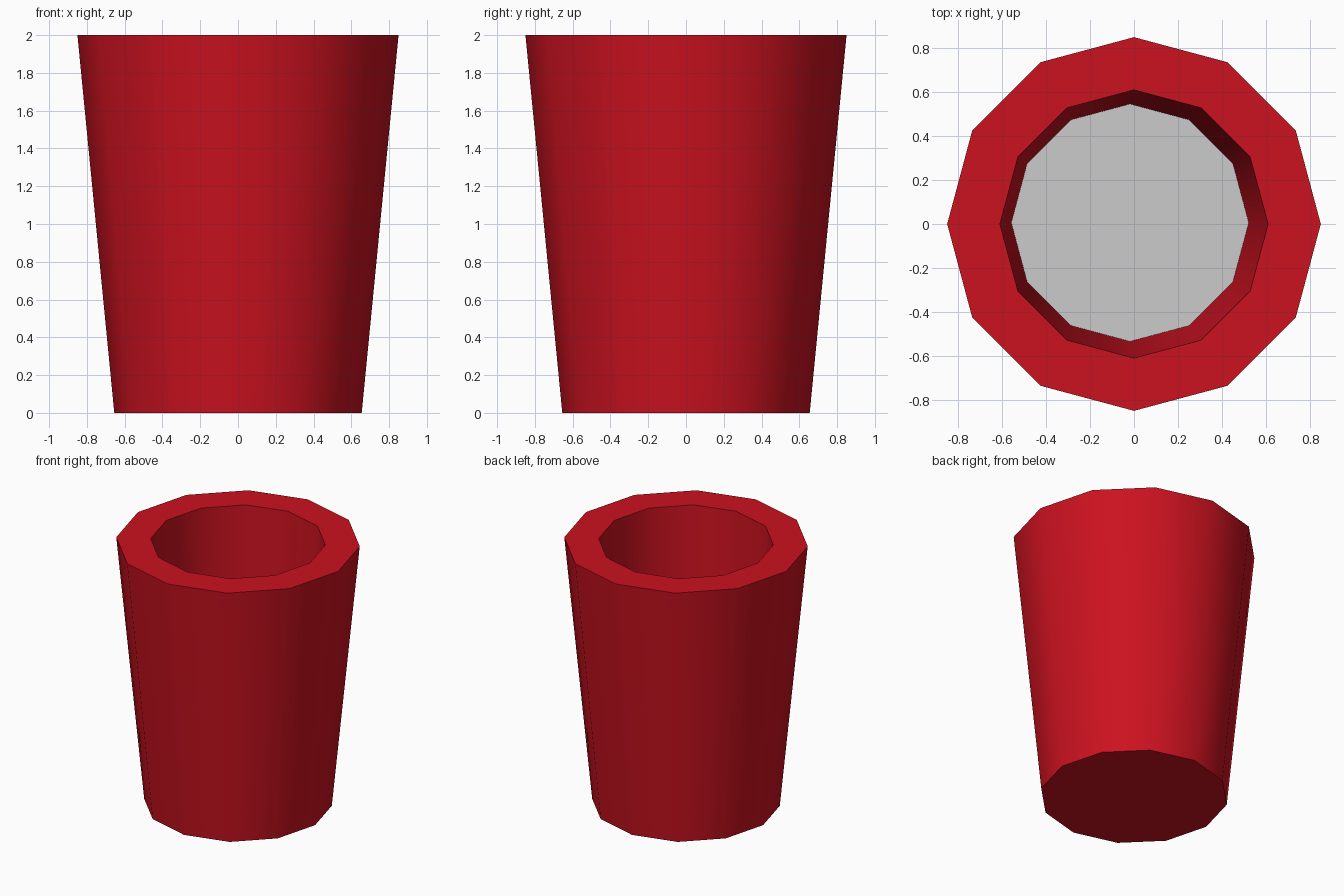
import bpy, bmesh
from math import cos, sin, radians, pi

if "Cube" in bpy.data.objects:
    bpy.data.objects.remove(bpy.data.objects["Cube"])

SIDES = 12


def ring(bm, r, z, cx=0.0, cy=0.0):
    return [bm.verts.new((cx + r * cos(2 * pi * i / SIDES),
                          cy + r * sin(2 * pi * i / SIDES), z)) for i in range(SIDES)]


def finish(bm, name, colour=None):
    mesh = bpy.data.meshes.new(name)
    bm.to_mesh(mesh)
    bm.free()
    obj = bpy.data.objects.new(name, mesh)
    bpy.context.collection.objects.link(obj)
    if colour:
        mat = bpy.data.materials.new(name + "_colour")
        mat.diffuse_color = colour
        mat.use_nodes = True
        mat.node_tree.nodes["Principled BSDF"].inputs["Base Color"].default_value = mat.diffuse_color
        mesh.materials.append(mat)
    return obj


FLOOR = (0.54, 0.4, -0.018, 0.006)  # radius, height, slight offset

# Cup: tapered outside, thick rim, cavity wall
bm = bmesh.new()
rings = [ring(bm, 0.655, 0), ring(bm, 0.85, 2), ring(bm, 0.61, 2), ring(bm, *FLOOR)]
bm.faces.new(rings[0][::-1])
for a, b in zip(rings, rings[1:]):
    for i in range(SIDES):
        j = (i + 1) % SIDES
        bm.faces.new((a[i], a[j], b[j], b[i]))
cup = finish(bm, "cup", (0.6, 0.006, 0.014, 1))

# Smooth walls with sharp rim edges
bpy.context.view_layer.objects.active = cup
cup.select_set(True)
bpy.ops.object.shade_smooth_by_angle(angle=radians(40))

# Grey surface closing the cavity
bm = bmesh.new()
bm.faces.new(ring(bm, *FLOOR))
finish(bm, "inner_floor")
